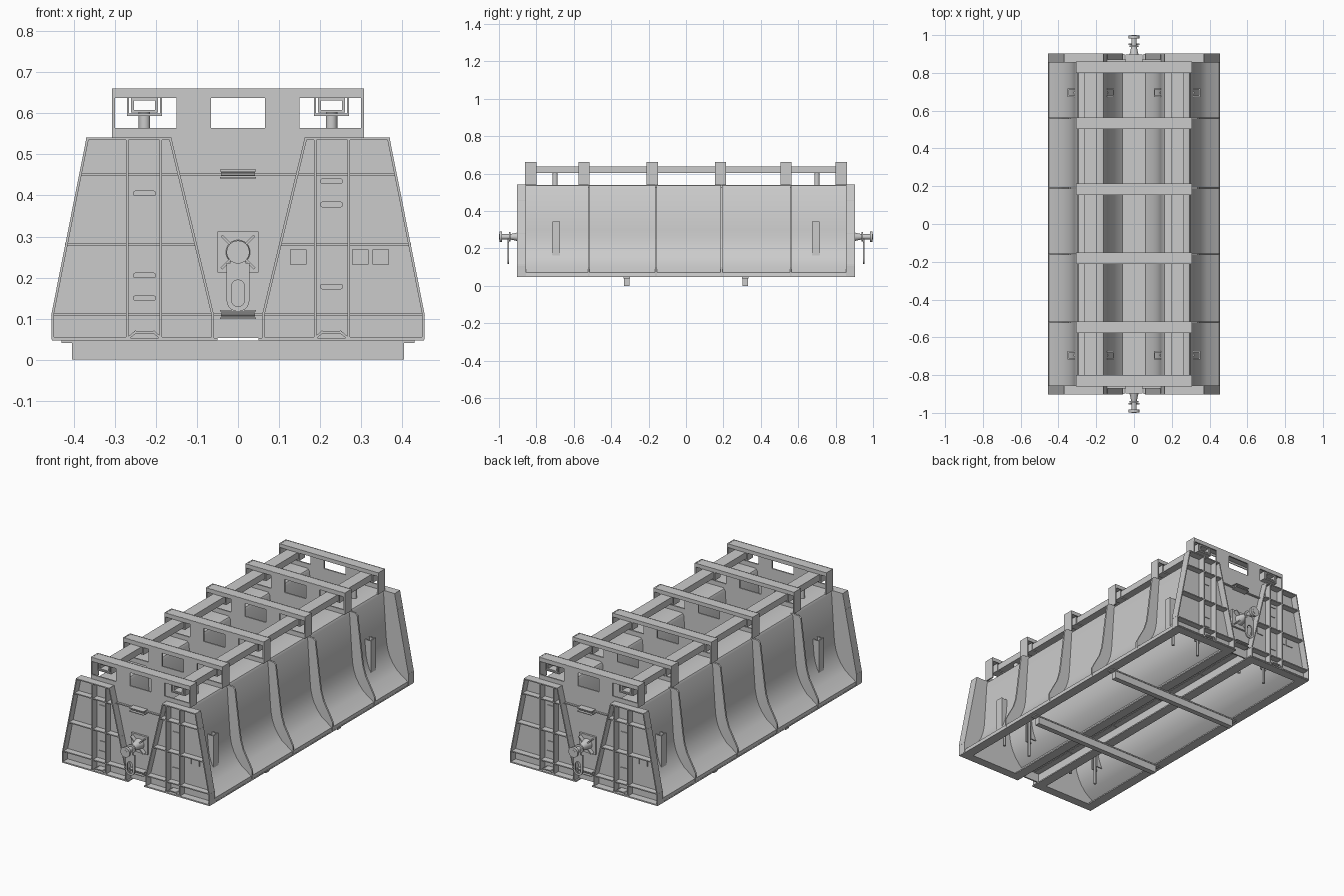
import bpy, bmesh, math
from mathutils import Vector, Matrix

if "Cube" in bpy.data.objects:
    bpy.data.objects.remove(bpy.data.objects["Cube"])

class Part:
    """Collects solids in one mesh, then becomes one named object."""
    def __init__(self, name):
        self.name, self.bm = name, bmesh.new()

    def prism(self, pts, y0, y1, sx=1):
        # xz outline extruded along y
        a = [self.bm.verts.new((sx * x, y0, z)) for x, z in pts]
        b = [self.bm.verts.new((sx * x, y1, z)) for x, z in pts]
        n = len(pts)
        self.bm.faces.new(a)
        self.bm.faces.new(b[::-1])
        for i in range(n):
            self.bm.faces.new((a[i], b[i], b[(i + 1) % n], a[(i + 1) % n]))

    def box(self, x0, x1, y0, y1, z0, z1, sx=1):
        self.prism([(x0, z0), (x1, z0), (x1, z1), (x0, z1)], y0, y1, sx)

    def bar(self, p, q, t, y0, y1, sx=1):
        # strip of thickness t along the xz segment p-q
        p, q = Vector(p), Vector(q)
        d = (q - p).normalized() * t / 2
        n = Vector((-d.y, d.x))
        self.prism([p - d + n, q + d + n, q + d - n, p - d - n], y0, y1, sx)

    def rod(self, a, b, r, r2=None, seg=24):
        a, b = Vector(a), Vector(b)
        m = Matrix.Translation((a + b) / 2) @ (b - a).to_track_quat('Z', 'Y').to_matrix().to_4x4()
        bmesh.ops.create_cone(self.bm, cap_ends=True, segments=seg, radius1=r,
                              radius2=r if r2 is None else r2, depth=(b - a).length, matrix=m)

    def finish(self, smooth=False):
        bmesh.ops.recalc_face_normals(self.bm, faces=self.bm.faces)
        me = bpy.data.meshes.new(self.name)
        self.bm.to_mesh(me)
        self.bm.free()
        ob = bpy.data.objects.new(self.name, me)
        bpy.context.collection.objects.link(ob)
        if smooth:
            bpy.context.view_layer.objects.active = ob
            ob.select_set(True)
            bpy.ops.object.shade_smooth_by_angle(angle=math.radians(30))
            ob.select_set(False)

SIDES = (-1, 1)
RIBS = (-0.52, -0.16, 0.19, 0.56)
FRAMES = (-0.83, -0.545, -0.18, 0.185, 0.535, 0.83)
CX = 0.228                                       # centre of each mould cell
WALL = [(0.055, 0.54), (0.066, 0.536), (0.073, 0.525), (0.088, 0.30), (0.092, 0.255),
        (0.100, 0.215), (0.113, 0.18), (0.132, 0.147), (0.158, 0.115)]
outer = [(CX + w, z) for w, z in WALL] + [(0.450, 0.070), (0.453, 0.052)]
inner = [(CX - w, z) for w, z in WALL] + [(0.055, 0.10), (0.055, 0.052)]

# hollow mould cells: a thin curved sheet, open below
for s in SIDES:
    p = Part("mould_shell_" + ("right" if s > 0 else "left"))
    path = [Vector(v) for v in outer[::-1] + inner]
    back = []
    for i, v in enumerate(path):
        d = (path[min(i + 1, len(path) - 1)] - path[max(i - 1, 0)]).normalized()
        back.append(v + Vector((-d.y, d.x)) * 0.006)
    p.prism(path + back[::-1], -0.86, 0.86, s)
    p.finish(True)

# bottom rim and valley floor between the cells
p = Part("bottom_flanges")
for s in SIDES:
    p.box(0.40, 0.454, -0.90, 0.90, 0.046, 0.053, s)
    p.box(0.05, 0.105, -0.90, 0.90, 0.046, 0.053, s)
    for k in SIDES:
        p.box(0.10, 0.41, s * 0.85, s * 0.90, 0.046, 0.053, k)
    p.box(0.022, 0.03, -0.86, 0.86, 0.10, 0.116, s)
p.box(-0.06, 0.06, -0.86, 0.86, 0.102, 0.109)
p.finish()

# stiffening ribs that follow the outer wall
p = Part("side_ribs")
edge = [(0.454, 0.05), (0.454, 0.10), (0.436, 0.135), (0.40, 0.20), (0.384, 0.25),
        (0.376, 0.30), (0.348, 0.525), (0.335, 0.538)]
for s in SIDES:
    for y in RIBS:
        p.prism(outer + edge, y - 0.005, y + 0.005, s)
p.finish()

# narrow pocket guards on the cell walls
p = Part("wall_pockets")
for s in SIDES:
    for y in (-0.695, 0.695):
        for k in SIDES:
            a, b = sorted((CX + k * 0.08, CX + k * 0.123))
            for e in SIDES:
                p.box(a, b, y + e * 0.022, y + e * 0.016, 0.165, 0.34, s)
            p.bar((CX + k * 0.12, 0.165), (CX + k * 0.12, 0.34), 0.006, y - 0.02, y + 0.02, s)
p.finish()

# rods hanging inside the cells
p = Part("hanging_rods")
for s in SIDES:
    for y in (-0.695, 0.695):
        for k in SIDES:
            x = s * (CX + k * 0.085)
            p.rod((x, y, 0.07), (x, y, 0.30), 0.008, seg=12)
p.finish(True)

# end panels: plate, perimeter flange and rib grid
p = Part("end_panels")
outline = [(0.165, 0.538), (0.367, 0.538), (0.452, 0.11), (0.452, 0.052), (0.062, 0.052), (0.062, 0.11)]
notch = [(0.452, 0.052), (0.268, 0.052), (0.25, 0.067), (0.205, 0.067), (0.188, 0.052), (0.062, 0.052)]
for e in SIDES:
    y0, y1, y2 = e * 0.855, e * 0.863, e * 0.903
    for s in SIDES:
        p.prism(outline, y0, y1, s)
        for i in (0, 1, 2, 4, 5):
            p.bar(outline[i], outline[(i + 1) % 6], 0.006, y0, y2, s)
        for a, b in zip(notch, notch[1:]):                     # bottom edge with a notch
            p.bar(a, b, 0.006, y0, y2, s)
        for x in (0.188, 0.27):
            p.bar((x, 0.055), (x, 0.535), 0.006, y0, y2, s)
        for z in (0.452, 0.28, 0.11):
            p.bar((0.062 + (z - 0.11) * 0.24, z), (0.452 - (z - 0.11) * 0.199, z), 0.006, y0, e * 0.898, s)
p.finish()

# slot-shaped bosses and small plates on the end panels
p = Part("end_panel_details")
for e in SIDES:
    for x, zs in ((-0.228, (0.405, 0.205, 0.15)), (0.228, (0.435, 0.378, 0.178))):
        for z in zs:
            pts = []
            for i in range(12):
                a = math.pi * (i + 0.5) / 6
                c = math.cos(a)
                pts.append((e * -x + math.copysign(0.021, c) + 0.007 * c, z + 0.007 * math.sin(a)))
            p.prism(pts, e * 0.862, e * 0.867)
    for x in (0.147, 0.298, 0.348):
        x *= -e
        p.box(x - 0.02, x + 0.02, e * 0.862, e * 0.868, 0.232, 0.268)
p.finish()

# overhead frames: windowed web down into the valley, top cap and end plates
p = Part("cross_frames")
vee = [(0.17, 0.545)] + inner[2:-1]
end_vee = [(0.17, 0.545), (0.062, 0.11), (0.062, 0.052)]
for y in FRAMES:
    at_end = abs(y) > 0.8
    w = y + math.copysign(0.027, y) if at_end else y - 0.027
    a, b = w - 0.004, w + 0.004
    half = end_vee if at_end else vee
    p.prism(half + [(-x, z) for x, z in half[::-1]], a, b)
    p.box(-0.305, 0.305, a, b, 0.54, 0.565)
    p.box(-0.305, 0.305, a, b, 0.638, 0.66)
    p.box(-0.305, 0.305, y - 0.03, y + 0.03, 0.652, 0.66)
    for s in SIDES:
        p.box(0.066, 0.15, a, b, 0.56, 0.642, s)
        p.box(0.300, 0.307, y - 0.03, y + 0.03, 0.54, 0.661, s)
        for k in SIDES:                                     # rail saddle
            p.box(CX + k * 0.038, CX + k * 0.043, y - 0.025, y + 0.025, 0.597, 0.64, s)
        p.box(CX - 0.043, CX + 0.043, y - 0.025, y + 0.025, 0.594, 0.60, s)
        p.box(-0.305, 0.305, y + s * 0.030, y + s * 0.026, 0.64, 0.661)   # cap lips
p.finish()

# hollow rails running the full length, on round posts
p = Part("top_rails")
for s in SIDES:
    for k in SIDES:
        p.box(CX + k * 0.026, CX + k * 0.033, -0.855, 0.855, 0.602, 0.638, s)
    for z in (0.602, 0.632):
        p.box(CX - 0.033, CX + 0.033, -0.855, 0.855, z, z + 0.006, s)
p.finish()
p = Part("rail_posts")
for s in SIDES:
    for y in (-0.7, 0.7):
        p.rod((s * CX, y, 0.53), (s * CX, y, 0.603), 0.014)
p.finish(True)

# clamps tying the two halves together at each end
p = Part("end_clamps")
for e in SIDES:
    for z, h in ((0.452, 0.15), (0.11, 0.062)):
        p.box(-h, h, e * 0.86, e * 0.872, z - 0.003, z + 0.003)
        for k in SIDES:
            p.box(-0.044, 0.044, e * 0.86, e * 0.898, z + k * 0.007, z + k * 0.011)
        p.rod((-0.042, e * 0.885, z), (0.042, e * 0.885, z), 0.005, seg=10)
p.finish()

# lifting trunnions with gussets and a hanging slotted link
p = Part("lifting_trunnions")
ZC = 0.262
arc = [math.pi * i / 10 for i in range(11)]
for e in SIDES:
    p.box(-0.05, 0.05, e * 0.86, e * 0.872, ZC - 0.05, ZC + 0.05)
    p.rod((0, e * 0.865, ZC), (0, e * 1.0, ZC), 0.014)
    p.rod((0, e * 0.983, ZC), (0, e * 0.998, ZC), 0.028)
    p.rod((0, e * 0.938, ZC), (0, e * 0.946, ZC), 0.025)
    p.rod((0, e * 0.87, ZC), (0, e * 0.94, ZC), 0.03, 0.014)
    for k in SIDES:
        p.bar((-0.038, ZC - k * 0.038), (0.038, ZC + k * 0.038), 0.006, e * 0.87, e * 0.895)
        p.box(0.016, 0.028, e * 0.947, e * 0.955, 0.145, 0.235, k)
    for i in range(10):                                     # rounded ends around the slot
        for c, k in ((0.178, 1), (0.145, -1)):
            p.prism([(r * math.cos(t), c + k * r * math.sin(t)) for r, t in
                     ((0.028, arc[i]), (0.028, arc[i + 1]), (0.016, arc[i + 1]), (0.016, arc[i]))],
                    e * 0.947, e * 0.955)
    p.box(-0.018, 0.018, e * 0.947, e * 0.955, 0.20, 0.25)
p.finish(True)

# two cross beams the mould stands on
p = Part("base_beams")
for y in (-0.317, 0.317):
    p.box(-0.405, 0.405, y - 0.015, y + 0.015, 0, 0.042)
    p.box(-0.43, 0.43, y - 0.018, y + 0.018, 0.04, 0.047)
p.finish()
